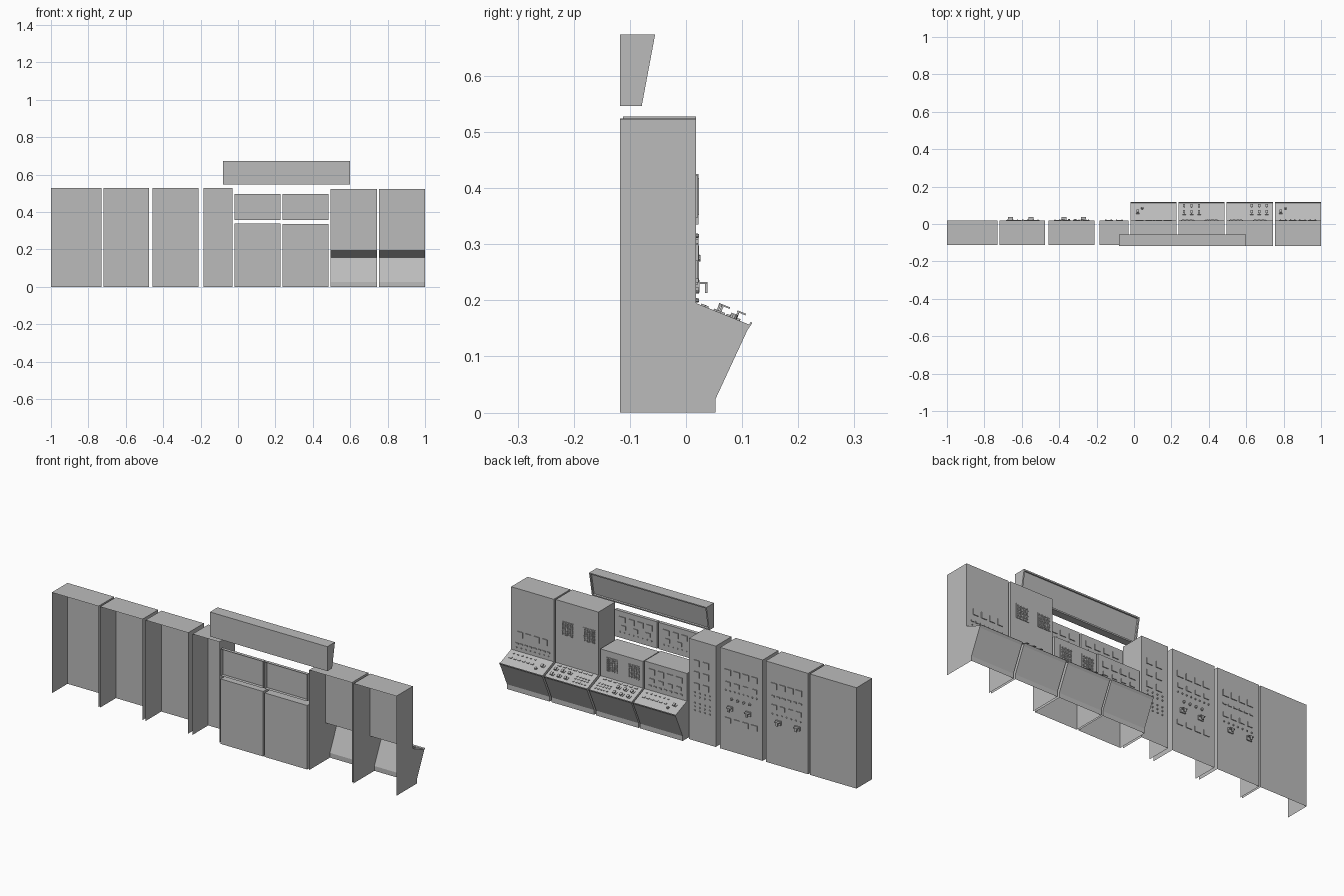
import bpy, bmesh, math
from mathutils import Matrix, Vector

if "Cube" in bpy.data.objects:
    bpy.data.objects.remove(bpy.data.objects["Cube"])

grey = bpy.data.materials.new("cabinet_grey")
grey.diffuse_color = (0.5, 0.5, 0.5, 1)
grey.use_nodes = True
grey.node_tree.nodes["Principled BSDF"].inputs["Base Color"].default_value = grey.diffuse_color

FRONT = 0.018            # y of the vertical control panels
BACK = -0.118
DESK_A, DESK_B = Vector((0, FRONT, 0.195)), Vector((0, 0.112, 0.157))
TILT = Matrix.Rotation(math.atan2(DESK_B.z - DESK_A.z, DESK_B.y - DESK_A.y), 4, 'X')


def finish(bm, name):
    me = bpy.data.meshes.new(name)
    bm.to_mesh(me)
    bm.free()
    me.materials.append(grey)
    ob = bpy.data.objects.new(name, me)
    bpy.context.collection.objects.link(ob)
    return ob


def shell(name, prof, x0, x1, skip=()):
    """Sheet cabinet: (y, z) profile swept along x, leaving out open sides."""
    bm = bmesh.new()
    a = [bm.verts.new((x0, y, z)) for y, z in prof]
    b = [bm.verts.new((x1, y, z)) for y, z in prof]
    bm.faces.new(a[::-1])
    bm.faces.new(b)
    n = len(prof)
    for i in range(n):
        if i not in skip:
            j = (i + 1) % n
            bm.faces.new((a[i], a[j], b[j], b[i]))
    return finish(bm, name)


def box(bm, c, s, rot=Matrix()):
    m = Matrix.Translation(c) @ rot @ Matrix.Diagonal((*s, 1))
    bmesh.ops.create_cube(bm, size=1, matrix=m)


def knob(bm, c, r, d, rot):
    bmesh.ops.create_cone(bm, cap_ends=True, segments=10, radius1=r, radius2=r * .85,
                          depth=d, matrix=Matrix.Translation(c) @ rot)


FACE_Y = Matrix.Rotation(-math.pi / 2, 4, 'X')


def plate(bm, x, z, w, h, d=0.004, y=FRONT):
    box(bm, (x, y + d / 2, z), (w, d, h))


def row(bm, xs, z, w, h, d=0.004, y=FRONT):
    for x in xs:
        plate(bm, x, z, w, h, d, y)


def spread(x0, x1, n):
    return [x0 + (x1 - x0) * (i + .5) / n for i in range(n)]


def dots(bm, xs, z, r=0.004, d=0.005, y=FRONT):
    for x in xs:
        knob(bm, (x, y + d / 2, z), r, d, FACE_Y)


def shelf(bm, x, z):
    """Pull handle: flat arm with a turned-down tip."""
    plate(bm, x, z, 0.03, 0.022, 0.006)
    box(bm, (x, FRONT + .010, z + .006), (.026, .02, .004))
    box(bm, (x, FRONT + .018, z - .003), (.012, .004, .018))


def on_desk(x, t, up):
    return DESK_A.lerp(DESK_B, t) + Vector((x, 0, 0)) + TILT @ Vector((0, 0, up))


def desk_button(bm, x, t, w=0.008, l=0.006, h=0.003):
    box(bm, on_desk(x, t, h / 2), (w, l, h), TILT)


def desk_lever(bm, x, t):
    desk_button(bm, x, t, .018, .014, .003)
    box(bm, on_desk(x, t, .006), (.004, .004, .012), TILT)
    box(bm, on_desk(x, t, .012) + Vector((0, .006, 0)), (.012, .016, .003), TILT)


# plain and panelled upright cabinets (open back and bottom)
def upright(h):
    return [(BACK + .006, 0), (.02 - .002, 0), (.018, h), (BACK + .006, h)]


for name, x0, x1 in (("end_cabinet", -1, -.73), ("relay_cabinet_outer", -.72, -.475),
                     ("relay_cabinet_inner", -.457, -.21), ("narrow_cabinet", -.185, -.03)):
    shell(name, upright(.528), x0, x1, skip=(0, 3))


# desk consoles: (name, x0, x1, height, open sides)
def console(h):
    return [(BACK, 0), (.053, 0), (.053, .025), (.11, .148), (.118, .159), (.116, .162),
            (.112, .157), (FRONT, .195), (FRONT, h), (BACK, h)]


for name, x0, x1, h, skip in (("low_console_left", -.018, .228, .34, (0,)),
                              ("low_console_right", .237, .483, .335, (0,)),
                              ("tall_console_inner", .495, .742, .524, (0, 9)),
                              ("tall_console_outer", .753, 1, .522, (0, 9))):
    shell(name, console(h), x0, x1, skip)

# shallow instrument panels standing behind the low consoles
UP_Y = -0.1
for name, x0, x1 in (("rear_panel_left", -.018, .228), ("rear_panel_right", .237, .483)):
    shell(name, [(BACK, .357), (UP_Y, .357), (UP_Y, .497), (BACK, .497)], x0, x1, skip=(3,))

# hanging header with recessed sloping face
header = shell("header_sign", [(BACK, .546), (-.079, .546), (-.055, .674), (BACK, .674)], -.08, .6)
bm = bmesh.new()
bm.from_mesh(header.data)
face = max(bm.faces, key=lambda f: f.normal.y)
bmesh.ops.inset_region(bm, faces=[face], thickness=.01, depth=0)
bmesh.ops.inset_region(bm, faces=[face], thickness=.001, depth=-.008)
bm.to_mesh(header.data)
bm.free()

# display grids: bezel with a dense block of small tiles
for i, (x, z) in enumerate(((.672, .385), (.545, .385), (.414, .265), (.287, .265))):
    bm = bmesh.new()
    plate(bm, x, z, .074, .074, .003)
    for gx in spread(x - .032, x + .032, 9):
        row(bm, [gx], z, .0015, .066, .005)
        for gz in spread(z - .032, z + .032, 9):
            plate(bm, gx, gz, .0055, .0055, .0055)
    finish(bm, "display_grid_%d" % (i + 1))

# outer tall console instruments
bm = bmesh.new()
row(bm, spread(.78, .97, 4), .285, .03, .03)
row(bm, spread(.77, .98, 8), .235, .016, .007)
dots(bm, spread(.77, .98, 8), .215, .003)
finish(bm, "outer_console_instruments")

# low left console instruments
bm = bmesh.new()
row(bm, spread(0, .21, 4), .295, .035, .028)
row(bm, spread(0, .21, 4), .25, .028, .018)
row(bm, spread(0, .21, 7), .22, .014, .007)
finish(bm, "low_console_instruments")

# rear panel instruments
bm = bmesh.new()
for x0, x1 in ((0, .21), (.255, .465)):
    row(bm, spread(x0, x1, 4), .455, .034, .028, .004, UP_Y)
    row(bm, spread(x0, x1, 3), .415, .026, .02, .004, UP_Y)
    dots(bm, spread(x0, x1, 8), .388, .003, .004, UP_Y)
finish(bm, "rear_panel_instruments")

# relay cabinet instruments and pull handles
bm = bmesh.new()
row(bm, spread(-.69, -.5, 4), .41, .034, .03)
row(bm, spread(-.69, -.5, 6), .355, .02, .008)
row(bm, spread(-.69, -.5, 4), .3, .03, .024)
dots(bm, spread(-.69, -.5, 7), .262)
for x in (-.66, -.55):
    shelf(bm, x, .225)
finish(bm, "outer_relay_instruments")

bm = bmesh.new()
row(bm, spread(-.435, -.23, 4), .41, .036, .03)
row(bm, spread(-.435, -.23, 4), .35, .03, .022)
dots(bm, spread(-.435, -.23, 8), .315)
dots(bm, spread(-.4, -.26, 4), .275, .007, .008)
for x in (-.375, -.27):
    shelf(bm, x, .225)
row(bm, spread(-.435, -.23, 4), .16, .034, .026)
finish(bm, "inner_relay_instruments")

# narrow cabinet instruments
bm = bmesh.new()
for z in (.41, .35, .29):
    row(bm, (-.13, -.075), z, .034, .03)
for z in (.255, .235, .2, .18, .16):
    dots(bm, spread(-.165, -.05, 4), z)
finish(bm, "narrow_cabinet_instruments")

# desk buttons, switches and levers
bm = bmesh.new()
for x0, s in ((.495, 1), (.483, -1)):          # the two middle desks mirror each other
    for dx in spread(.015, .1, 5):
        for t in (.45, .6, .8):
            desk_button(bm, x0 + s * dx, t)
    for dx in (.135, .175, .215):
        desk_lever(bm, x0 + s * dx, .4)
        desk_lever(bm, x0 + s * dx, .75)
    for dx in spread(.02, .23, 7):
        desk_button(bm, x0 + s * dx, .13, .018, .008)
for x0, kx in ((-.018, .02), (.753, .785)):    # the two end desks
    for x in spread(x0 + .08, x0 + .23, 6):
        desk_button(bm, x, .5, .016, .008)
        desk_button(bm, x, .2, .008)
    desk_lever(bm, kx, .45)
    knob(bm, on_desk(kx + .025, .7, .004), .007, .008, TILT)
finish(bm, "desk_controls")
